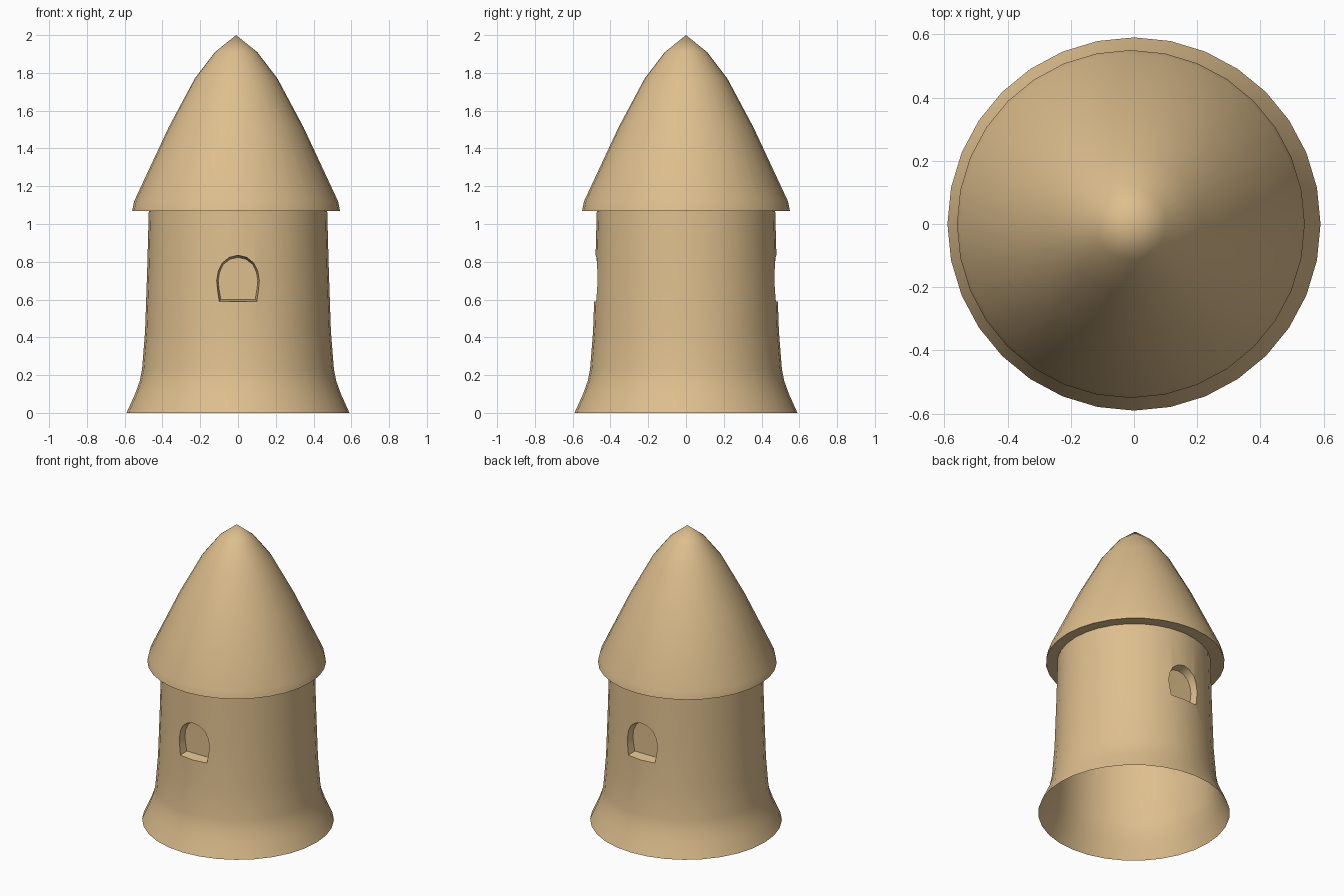
import bpy, bmesh
from math import cos, sin, tau, radians

if "Cube" in bpy.data.objects:
    bpy.data.objects.remove(bpy.data.objects["Cube"], do_unlink=True)

SIDES = 32

clay = bpy.data.materials.new("tan_clay")
clay.use_nodes = True
clay.diffuse_color = (0.73, 0.52, 0.27, 1)
clay.node_tree.nodes["Principled BSDF"].inputs["Base Color"].default_value = clay.diffuse_color


def finish(name, bm):
    bmesh.ops.recalc_face_normals(bm, faces=bm.faces)
    mesh = bpy.data.meshes.new(name)
    bm.to_mesh(mesh)
    bm.free()
    mesh.materials.append(clay)
    obj = bpy.data.objects.new(name, mesh)
    bpy.context.collection.objects.link(obj)
    return obj


def activate(obj):
    bpy.ops.object.select_all(action='DESELECT')
    obj.select_set(True)
    bpy.context.view_layer.objects.active = obj


def skin(bm, rings):
    """Join successive vertex loops with quads and close both ends."""
    n = len(rings[0])
    for a, b in zip(rings, rings[1:]):
        for i in range(n):
            j = (i + 1) % n
            bm.faces.new((a[i], a[j], b[j], b[i]))
    bm.faces.new(rings[0])
    bm.faces.new(rings[-1])


def lathe(name, profile, cx=0.0):
    bm = bmesh.new()
    skin(bm, [[bm.verts.new((cx + r * cos(tau * i / SIDES), r * sin(tau * i / SIDES), z))
               for i in range(SIDES)] for r, z in profile])
    bmesh.ops.remove_doubles(bm, verts=bm.verts, dist=0.0005)
    return finish(name, bm)


# Tower wall with a flared foot
tower = lathe("tower_wall", [(0.59, 0), (0.545, 0.1), (0.52, 0.17), (0.508, 0.23),
                             (0.492, 0.43), (0.481, 0.75), (0.472, 1.08)])

# Tapered arched cutters for the front and back window niches
half = [(0.1, -0.11), (0.11, -0.05), (0.115, 0), (0.107, 0.05), (0.085, 0.095), (0.046, 0.125)]
arch = half + [(0, 0.135)] + [(-x, z) for x, z in reversed(half)]
bm = bmesh.new()
for side in (-1, 1):
    skin(bm, [[bm.verts.new((x * s, side * y, 0.7 + z * s)) for x, z in arch]
              for y, s in ((0.6, 1.18), (0.42, 0.91))])
cutter = finish("window_cutter", bm)
cutter.hide_render = True

activate(tower)
cut = tower.modifiers.new("windows", 'BOOLEAN')
cut.operation = 'DIFFERENCE'
cut.solver = 'EXACT'
cut.object = cutter
bpy.ops.object.modifier_apply(modifier=cut.name)
bpy.data.objects.remove(cutter, do_unlink=True)

# Open the tower at foot and top
bm = bmesh.new()
bm.from_mesh(tower.data)
ends = [f for f in bm.faces if abs(f.normal.z) > 0.99
        and not 0.05 < f.calc_center_median().z < 1.0]
bmesh.ops.delete(bm, geom=ends, context='FACES')
bm.to_mesh(tower.data)
bm.free()

# Pointed roof with a flat underside, set slightly off centre
roof = lathe("pointed_roof", [(0.55, 1.07), (0.54, 1.12), (0.358, 1.51),
                              (0.219, 1.77), (0.112, 1.91), (0.0001, 2.0)], cx=-0.01)

for obj in (tower, roof):
    activate(obj)
    bpy.ops.object.shade_smooth_by_angle(angle=radians(35))
